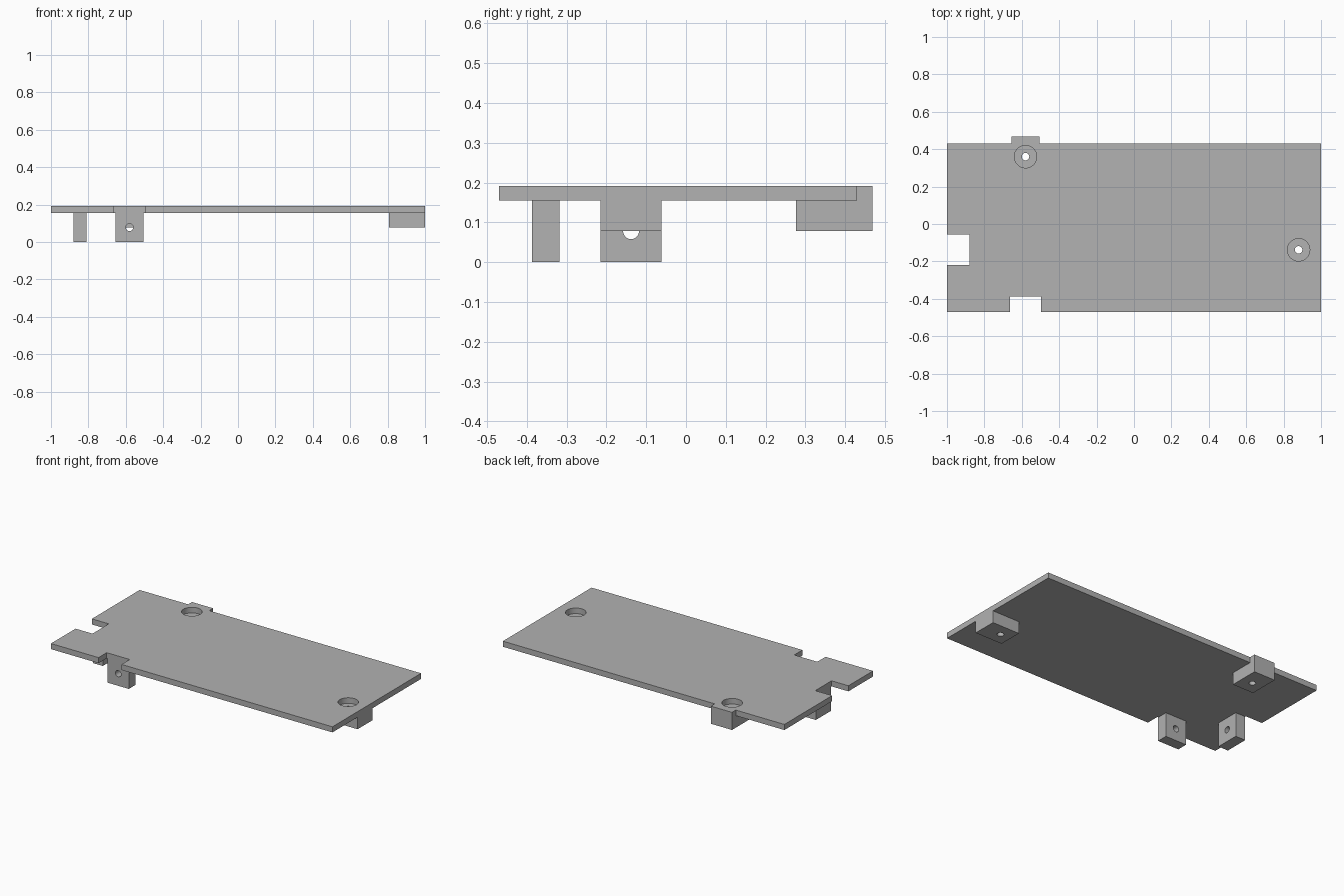
import bpy, bmesh, math
from mathutils import Matrix

if "Cube" in bpy.data.objects:
    bpy.data.objects.remove(bpy.data.objects["Cube"])

TOP, UNDER, MID = 0.191, 0.155, 0.078   # plate top, plate underside, screw block bottom
FRONT_X, SIDE_Y = -0.58, -0.138         # centre lines of the mounts
HOLE_R, BORE_R = 0.02, 0.06

grey = bpy.data.materials.new("light_grey")
grey.diffuse_color = (0.445, 0.445, 0.445, 1)
grey.use_nodes = True
grey.node_tree.nodes["Principled BSDF"].inputs["Base Color"].default_value = grey.diffuse_color


def make_object(name, bm):
    bmesh.ops.recalc_face_normals(bm, faces=bm.faces)
    mesh = bpy.data.meshes.new(name)
    bm.to_mesh(mesh)
    bm.free()
    mesh.materials.append(grey)
    obj = bpy.data.objects.new(name, mesh)
    bpy.context.collection.objects.link(obj)
    return obj


def box(name, x0, x1, y0, y1, z0, z1):
    bm = bmesh.new()
    bmesh.ops.create_cube(bm, size=1)
    for v in bm.verts:
        v.co.x = x1 if v.co.x > 0 else x0
        v.co.y = y1 if v.co.y > 0 else y0
        v.co.z = z1 if v.co.z > 0 else z0
    return make_object(name, bm)


def cylinder(name, center, radius, length, axis="Z"):
    turn = {"Z": Matrix(), "X": Matrix.Rotation(math.pi / 2, 4, "Y"),
            "Y": Matrix.Rotation(math.pi / 2, 4, "X")}[axis]
    bm = bmesh.new()
    bmesh.ops.create_cone(bm, cap_ends=True, segments=40, radius1=radius, radius2=radius,
                          depth=length, matrix=Matrix.Translation(center) @ turn)
    return make_object(name, bm)


def combine(target, tool, operation):
    mod = target.modifiers.new(operation, "BOOLEAN")
    mod.object, mod.operation, mod.solver = tool, operation, "EXACT"
    bpy.context.view_layer.objects.active = target
    bpy.ops.object.modifier_apply(modifier=mod.name)
    bpy.data.objects.remove(tool)


# Plate outline with the left notch, front notch and back tab
outline = [(-1, -0.47), (-0.662, -0.47), (-0.662, -0.387), (-0.498, -0.387), (-0.498, -0.47),
           (1, -0.47), (1, 0.43), (-0.505, 0.43), (-0.505, 0.469), (-0.655, 0.469),
           (-0.655, 0.43), (-1, 0.43), (-1, -0.055), (-0.88, -0.055), (-0.88, -0.22), (-1, -0.22)]
bm = bmesh.new()
face = bm.faces.new([bm.verts.new((x, y, UNDER)) for x, y in outline])
extruded = bmesh.ops.extrude_face_region(bm, geom=[face])["geom"]
for v in extruded:
    if isinstance(v, bmesh.types.BMVert):
        v.co.z = TOP
plate = make_object("mounting_plate", bm)

# Legs beside the notches and screw blocks under the bores
for part in (box("front_leg", -0.655, -0.505, -0.387, -0.318, 0, UNDER),
             box("left_leg", -0.88, -0.81, -0.215, -0.061, 0, UNDER),
             box("back_block", -0.655, -0.505, 0.277, 0.469, MID, UNDER),
             box("right_block", 0.807, 1, -0.215, -0.061, MID, UNDER)):
    combine(plate, part, "UNION")

# Counterbored vertical screw holes
for x, y in ((FRONT_X, 0.36), (0.88, SIDE_Y)):
    combine(plate, cylinder("bore", (x, y, UNDER + 0.1), BORE_R, 0.2), "DIFFERENCE")
    combine(plate, cylinder("screw_hole", (x, y, 0.1), HOLE_R, 0.3), "DIFFERENCE")

# Horizontal holes through the legs
combine(plate, cylinder("leg_hole", (FRONT_X, -0.35, MID), HOLE_R, 0.2, "Y"), "DIFFERENCE")
combine(plate, cylinder("leg_hole", (-0.845, SIDE_Y, MID), HOLE_R, 0.2, "X"), "DIFFERENCE")

bpy.ops.object.select_all(action="DESELECT")
plate.select_set(True)
bpy.context.view_layer.objects.active = plate
bpy.ops.object.shade_smooth_by_angle(angle=math.radians(30))
